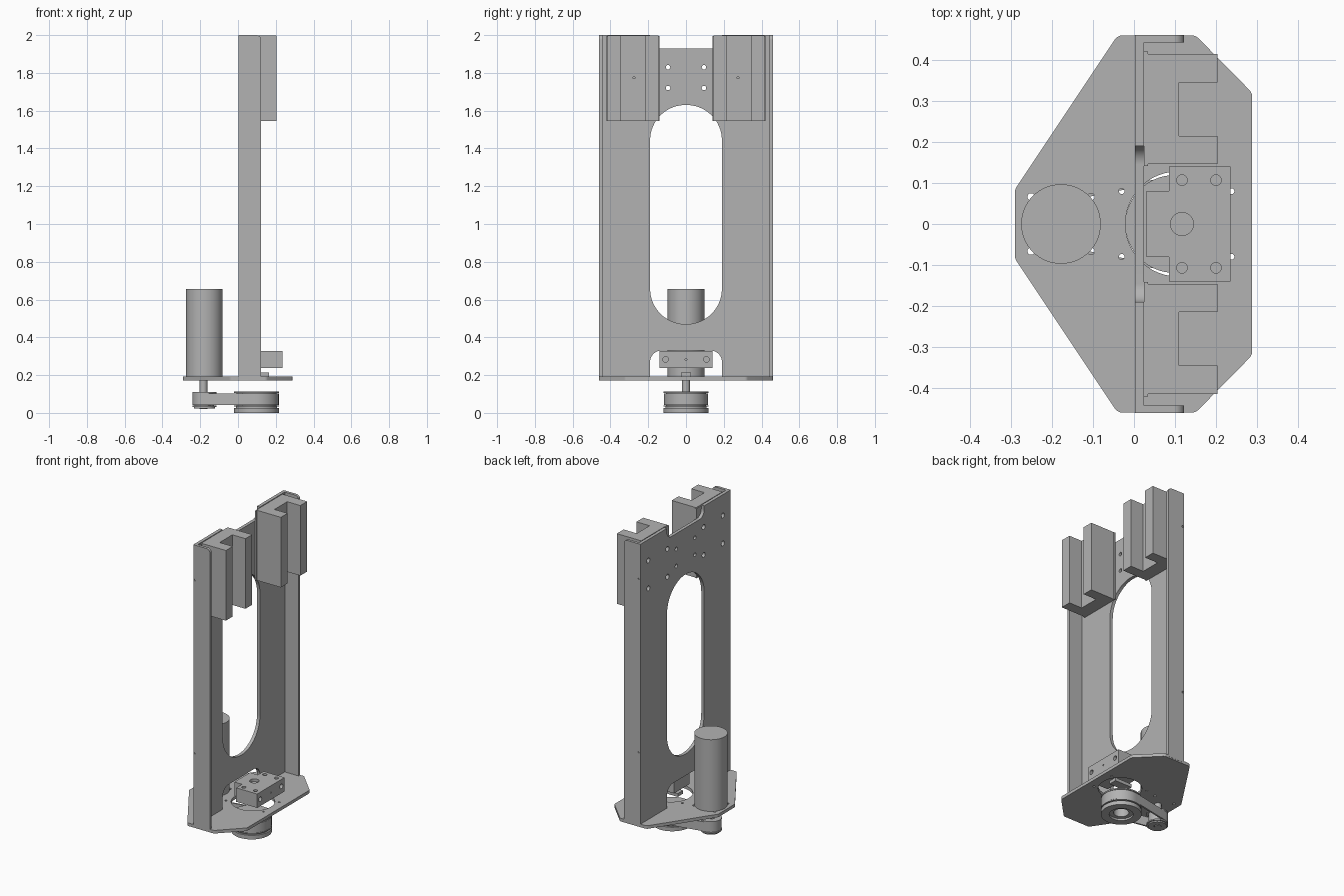
import bpy, bmesh, math
from mathutils import Vector

if "Cube" in bpy.data.objects:
    bpy.data.objects.remove(bpy.data.objects["Cube"], do_unlink=True)

grey = bpy.data.materials.new("machined grey")
grey.use_nodes = True
COLOUR = (0.45, 0.45, 0.45, 1)
grey.diffuse_color = COLOUR
grey.node_tree.nodes["Principled BSDF"].inputs["Base Color"].default_value = COLOUR


def finish(name, bm):
    bmesh.ops.remove_doubles(bm, verts=bm.verts, dist=1e-5)
    bmesh.ops.recalc_face_normals(bm, faces=bm.faces)
    mesh = bpy.data.meshes.new(name)
    bm.to_mesh(mesh)
    bm.free()
    mesh.materials.append(grey)
    mesh.shade_smooth()
    mesh.set_sharp_from_angle(angle=math.radians(30))
    obj = bpy.data.objects.new(name, mesh)
    bpy.context.collection.objects.link(obj)
    return obj


def add_prism(bm, outline, axis, lo, hi):
    """Extrude a 2D outline along the named axis."""
    def place(p, d):
        return {"x": (d, p[0], p[1]), "y": (p[0], d, p[1]), "z": (p[0], p[1], d)}[axis]
    a = [bm.verts.new(place(p, lo)) for p in outline]
    b = [bm.verts.new(place(p, hi)) for p in outline]
    bm.faces.new(a)
    bm.faces.new(b[::-1])
    for i in range(len(a)):
        j = (i + 1) % len(a)
        bm.faces.new((a[i], b[i], b[j], a[j]))


def prism(name, outline, axis, lo, hi):
    bm = bmesh.new()
    add_prism(bm, outline, axis, lo, hi)
    return finish(name, bm)


def circle(cx, cy, r, n=48):
    return [(cx + r * math.cos(math.tau * i / n), cy + r * math.sin(math.tau * i / n)) for i in range(n)]


def rect(x0, y0, x1, y1):
    return [(x0, y0), (x1, y0), (x1, y1), (x0, y1)]


def rounded(points, radii, n=12):
    """Fillet every corner of an outline that has a radius."""
    pts, out = [Vector(p) for p in points], []
    if not isinstance(radii, list):
        radii = [radii] * len(pts)
    for i, p in enumerate(pts):
        r = radii[i]
        if not r:
            out.append(tuple(p))
            continue
        a = (pts[i - 1] - p).normalized()
        b = (pts[(i + 1) % len(pts)] - p).normalized()
        half = math.acos(max(-1, min(1, a.dot(b)))) / 2
        c = p + (a + b).normalized() * (r / math.sin(half))
        t = r / math.tan(half)
        v0, v1 = p + a * t - c, p + b * t - c
        out += [tuple(c + v0.lerp(v1, k / n).normalized() * r) for k in range(n + 1)]
    return out


def cut(obj, holes, axis, lo, hi):
    """Subtract a set of separate outlines from a part."""
    bm = bmesh.new()
    for outline in holes:
        add_prism(bm, outline, axis, lo, hi)
    cutter = finish("cutter", bm)
    cutter.hide_render = True
    mod = obj.modifiers.new("holes", "BOOLEAN")
    mod.operation, mod.solver, mod.object = "DIFFERENCE", "EXACT", cutter
    deps = bpy.context.evaluated_depsgraph_get()
    mesh = bpy.data.meshes.new_from_object(obj.evaluated_get(deps))
    obj.modifiers.clear()
    obj.data = mesh
    mesh.shade_smooth()
    mesh.set_sharp_from_angle(angle=math.radians(30))
    bpy.data.objects.remove(cutter, do_unlink=True)


def lathe(name, profile, cx, n=64):
    """Turn a closed (radius, height) profile about a vertical axis."""
    bm = bmesh.new()
    vs = [bm.verts.new((cx + r, 0, z)) for r, z in profile]
    es = [bm.edges.new((vs[i - 1], vs[i])) for i in range(len(vs))]
    bmesh.ops.spin(bm, geom=vs + es, cent=(cx, 0, 0), axis=(0, 0, 1),
                   angle=math.tau, steps=n, use_merge=True)
    return finish(name, bm)


SIDES = (-1, 1)
MOTOR_X, SPINDLE_X = -0.178, 0.10

# Base plate with spindle opening and screw holes
half = [(-0.29, 0.085), (-0.04, 0.46), (0.15, 0.46), (0.288, 0.32)]
outline = half + [(x, -y) for x, y in reversed(half)]
base = prism("base_plate", rounded(outline, 0.025, 6), "z", 0.172, 0.192)
holes = [circle(SPINDLE_X + 0.007, 0, 0.128)]
for s in SIDES:
    holes += [circle(x, s * 0.08, 0.007, 12) for x in (-0.03, 0.238)]
    holes += [circle(MOTOR_X + d, s * 0.066, 0.009, 12) for d in (-0.073, 0.073)]
cut(base, holes, "z", 0.1, 0.3)

# Upright web: notched top and bottom, long slot, screw holes
W, N, TOP, FLOOR = 0.455, 0.19, 2.0, 0.18
web_outline = [(-W, FLOOR), (-N, FLOOR), (-N, 0.33), (N, 0.33), (N, FLOOR), (W, FLOOR),
               (W, TOP), (N, TOP), (N, 1.93), (-N, 1.93), (-N, TOP), (-W, TOP)]
web_radii = [0, 0, 0.06, 0.06, 0, 0, 0, 0, 0.045, 0.045, 0, 0]
web = prism("upright_web", rounded(web_outline, web_radii), "x", 0.003, 0.024)
holes = [rounded(rect(-N, 0.47, N, 1.63), 0.187, 20)]
for s in SIDES:
    for t in SIDES:
        holes.append(circle(s * 0.095, 1.775 + t * 0.055, 0.012, 20))
        holes += [circle(s * y, 1.775 + t * 0.09, 0.016, 20) for y in (0.185, 0.38)]
cut(web, holes, "x", -0.1, 0.2)

# Side flanges with rounded front top corner and pin holes
for s, side in zip(SIDES, ("right", "left")):
    shape = rounded(rect(0.003, FLOOR, 0.122, TOP), [0, 0, 0.025, 0])
    lo, hi = sorted((s * 0.443, s * 0.461))
    flange = prism("flange_" + side, shape, "y", lo, hi)
    cut(flange, [circle(0.014, z, 0.006, 12) for z in (0.655, 1.775)], "y", lo - 0.1, hi + 0.1)

# Channel-shaped guide blocks on thin backing plates
for s, side in zip(SIDES, ("right", "left")):
    u = [(0.03, 0.146), (0.204, 0.146), (0.204, 0.215), (0.11, 0.215),
         (0.11, 0.345), (0.204, 0.345), (0.204, 0.415), (0.03, 0.415)]
    guide = prism("guide_block_" + side, [(x, s * y) for x, y in u], "z", 1.545, 1.998)
    cut(guide, [circle(s * 0.275, 1.775, 0.006, 12)], "x", 0.06, 0.3)
    prism("guide_backing_" + side, [(x, s * y) for x, y in rect(0.024, 0.141, 0.034, 0.42)],
          "z", 1.545, 1.995)

# Spindle mounting block with rear tongue and drilled holes
block_outline = [(0.085, -0.14), (0.235, -0.14), (0.235, 0.14), (0.085, 0.14),
                 (0.085, 0.08), (0.03, 0.08), (0.03, -0.08), (0.085, -0.08)]
block = prism("spindle_block", block_outline, "z", 0.238, 0.328)
cut(block, [circle(x, s * 0.107, 0.013, 20) for x in (0.117, 0.2) for s in SIDES]
    + [circle(0.117, 0, 0.028, 32)], "z", 0.31, 0.4)
cut(block, [circle(s * 0.108, 0.283, 0.015, 20) for s in SIDES]
    + [circle(0, 0.283, 0.005, 12)], "x", 0.215, 0.3)
prism("spindle_tab", rect(0.04, -0.027, 0.165, 0.027), "z", 0.193, 0.214)

# Motor, shaft and small pulley
prism("motor", circle(MOTOR_X, 0, 0.097, 64), "z", 0.19, 0.655)
prism("motor_shaft", circle(MOTOR_X - 0.005, 0, 0.021, 32), "z", 0.02, 0.19)
lathe("small_pulley", [(0.02, 0.022), (0.055, 0.022), (0.055, 0.03), (0.064, 0.03), (0.064, 0.038),
                       (0.052, 0.038), (0.052, 0.102), (0.064, 0.102), (0.064, 0.11), (0.02, 0.11)], MOTOR_X)

# Large pulley with hollow hub and two stepped rims
lathe("large_pulley", [(0.045, 0.012), (0.07, 0.012), (0.07, 0), (0.119, 0), (0.119, 0.026),
                       (0.108, 0.026), (0.108, 0.034), (0.119, 0.034), (0.119, 0.04), (0.105, 0.04),
                       (0.105, 0.104), (0.119, 0.104), (0.119, 0.112), (0.045, 0.112)], SPINDLE_X - 0.002)


# Drive belt around both pulleys
def belt_loop(r_small, r_big, n=24):
    a = math.acos((r_big - r_small) / (SPINDLE_X - MOTOR_X))
    b = math.pi - a
    arcs = ((SPINDLE_X, r_big, -b, b), (MOTOR_X, r_small, b, math.tau - b))
    return [(cx + r * math.cos(t0 + (t1 - t0) * i / n), r * math.sin(t0 + (t1 - t0) * i / n))
            for cx, r, t0, t1 in arcs for i in range(n + 1)]


belt = prism("drive_belt", belt_loop(0.062, 0.116), "z", 0.041, 0.102)
cut(belt, [belt_loop(0.052, 0.106)], "z", 0, 0.2)
